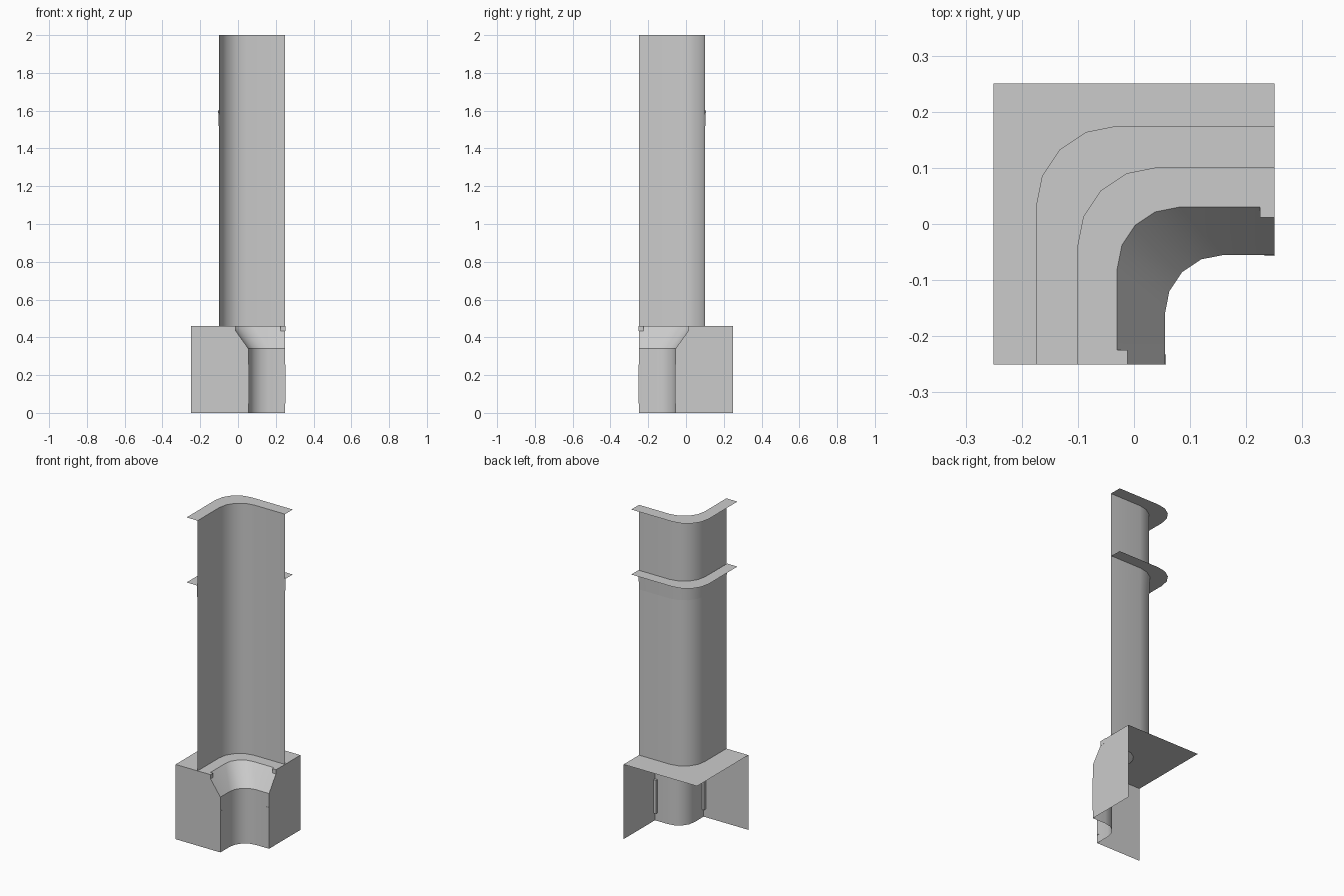
import bpy, bmesh, math

if "Cube" in bpy.data.objects:
    bpy.data.objects.remove(bpy.data.objects["Cube"])

H = 0.25       # half width of the module
LEDGE = 0.46   # height of the base ledge


def bend(a, c):
    """Corner curve: straight run at x=a, four-segment arc centred on (c,-c), straight run at y=-a."""
    r = c - a
    arc = [(c - r * math.cos(i * math.pi / 8), -c + r * math.sin(i * math.pi / 8)) for i in range(5)]
    return [(a, -H)] + arc + [(H, -a)]


def make(name, verts, faces, smooth=True):
    mesh = bpy.data.meshes.new(name)
    mesh.from_pydata(verts, [], faces)
    mesh.update()
    ob = bpy.data.objects.new(name, mesh)
    bpy.context.collection.objects.link(ob)
    if smooth:
        bpy.ops.object.select_all(action='DESELECT')
        bpy.context.view_layer.objects.active = ob
        ob.select_set(True)
        bpy.ops.object.shade_smooth_by_angle(angle=math.radians(30))
    return ob


def loft(name, rows):
    """Skin between (curve, z) rows, listed from top/back to bottom/front."""
    n = len(rows[0][0])
    verts = [(x, y, z) for curve, z in rows for x, y in curve]
    faces = [(k * n + i, (k + 1) * n + i, (k + 1) * n + i + 1, k * n + i + 1)
             for k in range(len(rows) - 1) for i in range(n - 1)]
    return make(name, verts, faces)


def mirrored(name, verts, faces):
    """Build a part on the front side and its twin across the corner diagonal."""
    make(name + "_front", verts, faces, False)
    make(name + "_right", [(-y, -x, z) for x, y, z in verts], [f[::-1] for f in faces], False)


def boxes(name, x0, x1, y0, y1, z0, z1):
    v = [(x, y, z) for z in (z0, z1) for x, y in ((x0, y0), (x1, y0), (x1, y1), (x0, y1))]
    f = [(3, 2, 1, 0), (4, 5, 6, 7)] + [(i, (i + 1) % 4, (i + 1) % 4 + 4, i + 4) for i in range(4)]
    mirrored(name, v, f)


wall = bend(-0.10, 0.04)
flare = bend(-0.105, 0.04)
shelf_back = bend(-0.175, -0.03)
lip = bend(-0.03, 0.08)
foot = bend(0.055, 0.16)
square = [(-H, -H), (-H, -0.04), (-H, 0.10), (-H, H), (-0.10, H), (0.04, H), (H, H)]

# Base: flat ledge, then sloped and vertical curved face
loft("base_ledge", [(square, LEDGE), (lip, LEDGE)])
loft("base_curved_face", [(lip, LEDGE), (foot, 0.34), (foot, 0)])

# Flat end panels closing the base on two sides (the back stays open)
mirrored("base_end_panel",
         [(-H, -H, 0), (0.055, -H, 0), (0.055, -H, 0.34), (-0.03, -H, LEDGE), (-H, -H, LEDGE)],
         [(0, 1, 2, 3, 4)])

# Tall curved wall with its top shelf
loft("upper_wall", [(wall, 2.0), (wall, LEDGE)])
loft("top_shelf", [(shelf_back, 2.0), (wall, 2.0)])

# Middle shelf and the slight flare that carries it behind the wall
loft("middle_shelf", [(shelf_back, 1.6), (flare, 1.6)])
loft("wall_flare", [(flare, 1.6), (bend(-0.1005, 0.04), 1.48)])

# Small clips on the ledge lip and upright bars on the lower edges
boxes("lip_clip", -0.057, -0.012, -H - 0.0005, -0.225, 0.433, LEDGE + 0.001)
boxes("edge_bar", 0.04, 0.057, -H - 0.0005, -0.233, 0.05, 0.255)
